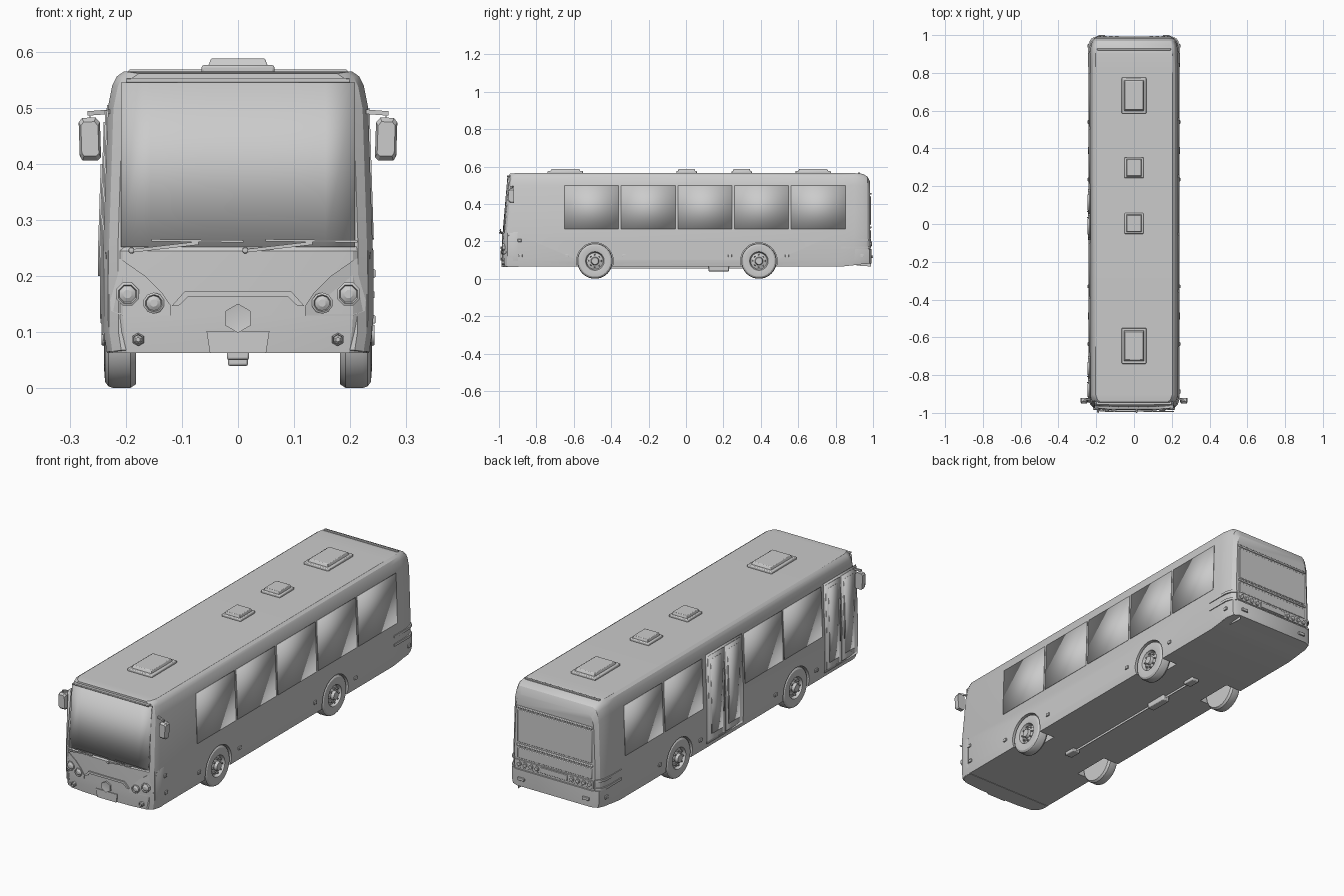
import bpy, bmesh
from math import cos, sin, pi

if "Cube" in bpy.data.objects:
    bpy.data.objects.remove(bpy.data.objects["Cube"])


def mesh(name, verts, faces, solid=0):
    bm = bmesh.new()
    vs = [bm.verts.new(v) for v in verts]
    for f in faces:
        bm.faces.new([vs[i] for i in f])
    bmesh.ops.remove_doubles(bm, verts=bm.verts, dist=1e-5)
    bmesh.ops.recalc_face_normals(bm, faces=bm.faces)
    me = bpy.data.meshes.new(name)
    bm.to_mesh(me)
    bm.free()
    ob = bpy.data.objects.new(name, me)
    bpy.context.collection.objects.link(ob)
    if solid:
        m = ob.modifiers.new("thickness", 'SOLIDIFY')
        m.thickness, m.offset = solid, 0
    return ob


def loft(name, rings):
    """Closed skin through equal-length rings, capped at both ends."""
    n = len(rings[0])
    faces = [(i * n + j, i * n + (j + 1) % n, (i + 1) * n + (j + 1) % n, (i + 1) * n + j)
             for i in range(len(rings) - 1) for j in range(n)]
    faces += [tuple(range(n)), tuple(range((len(rings) - 1) * n, len(rings) * n))]
    return mesh(name, [v for r in rings for v in r], faces)


def lathe(name, c, profile, n, axis='x', s=1):
    """Turned part; profile is (radius, position along axis)."""
    rings = []
    for r, a in profile:
        ring = []
        for i in range(n):
            t = 2 * pi * (i + .5) / n
            u, w = r * cos(t), r * sin(t)
            ring.append((c[0] + s * a, c[1] + u, c[2] + w) if axis == 'x'
                        else (c[0] + u, c[1] + s * a, c[2] + w))
        rings.append(ring)
    return loft(name, rings)


def box(name, c, d, bevel=0, taper=1):
    x, y, z = (v / 2 for v in d)
    rings = [[(c[0] + i * x * k, c[1] + j * y * k, c[2] + h)
              for i, j in ((-1, -1), (1, -1), (1, 1), (-1, 1))] for h, k in ((-z, 1), (z, taper))]
    ob = loft(name, rings)
    if bevel:
        m = ob.modifiers.new("bevel", 'BEVEL')
        m.width, m.segments = bevel, 2
    return ob


def lerp(t, table):
    for (a, p), (b, q) in zip(table, table[1:]):
        if t <= b:
            return p + (q - p) * max(0, t - a) / (b - a)
    return table[-1][1]


# Body: one half section lofted along the length
HALF = [(.234, .065), (.239, .10), (.240, .25), (.232, .50), (.224, .54), (.216, .556), (.203, .565)]
STATIONS = [(-.970, .026, .985, .068), (-.958, .010, .995, .066), (-.93, 0, 1, .065),
            (.83, 0, 1, .065), (.90, 0, 1, .073), (.945, .004, .985, .079),
            (.970, .012, .93, .082), (.985, .028, .82, .084)]
rings = []
for y, dx, k, zb in STATIONS:
    half = []
    for x, z in HALF:
        z = .3 + (z - .3) * k if z > .3 else max(z, zb)
        lean = max(0, z - .25) * .085 if y < -.9 else 0
        half.append((x - dx, y + lean, z))
    rings.append(half + [(-x, yy, z) for x, yy, z in reversed(half)])
body = loft("body", rings)

# Wheel wells and wheels
TYRE = [(0, .243), (.018, .243), (.022, .230), (.044, .222), (.050, .237), (.056, .239), (.084, .237),
        (.092, .231), (.095, .222), (.095, .192), (.088, .182), (0, .182)]
for s in (-1, 1):
    for y in (-.487, .39):
        c = (0, y, .095)
        cut = lathe("well_cutter", c, [(0, .15), (.098, .15), (.098, .3), (0, .3)], 32, s=s)
        cut.hide_render = True
        m = body.modifiers.new("well", 'BOOLEAN')
        m.object, m.operation, m.solver = cut, 'DIFFERENCE', 'EXACT'
        bpy.context.view_layer.objects.active = body
        bpy.ops.object.modifier_apply(modifier=m.name)
        bpy.data.objects.remove(cut)
        lathe("wheel", c, TYRE, 28, s=s)
        for i in range(8):
            t = i * pi / 4
            lathe("wheel_bolt", (0, y + .033 * cos(t), .095 + .033 * sin(t)),
                  [(0, .222), (.005, .222), (.004, .236), (0, .236)], 6, s=s)


# Side panels follow the slight lean of the wall
WALL = [(z, x) for x, z in HALF]


def side_panel(name, s, y0, y1, z0, z1, off=.001):
    zs = [z0] + [z for z in (.10, .25) if z0 < z < z1] + [z1]
    verts = [(s * (lerp(z, WALL) + off), y, z) for z in zs for y in (y0, y1)]
    return mesh(name, verts, [(2 * i, 2 * i + 1, 2 * i + 3, 2 * i + 2) for i in range(len(zs) - 1)], .003)


for i in range(5):
    y = -.65 + i * .303
    side_panel("right_window", 1, y, y + .29, .265, .50)
for y in (-.68, -.385, .215, .515):
    side_panel("left_window", -1, y, y + .285, .265, .50)

# Double doors on the left
for y0, y1 in ((-.945, -.70), (-.085, .185)):
    side_panel("door_frame", -1, y0, y1, .085, .505)
    mid = (y0 + y1) / 2
    for a, b in ((y0 + .012, mid - .004), (mid + .004, y1 - .012)):
        side_panel("door_leaf", -1, a, b, .095, .495, .003)
        side_panel("door_glass", -1, a + .018, b - .018, .125, .475, .005)
    for y in (mid - .016, mid + .016):
        side_panel("door_handle", -1, y - .003, y + .003, .20, .40, .008)

# Side marker lamps and rear corner trim strips
for s in (-1, 1):
    for y, z in ((-.885, .123), (-.89, .205), (-.635, .123), (-.33, .123), (.235, .123), (.54, .123), (.942, .123)):
        box("side_marker", (s * .240, y, z), (.010, .020, .015), .002)
    for z in (.167, .207):
        plan = [(.243, .83), (.243, .945), (.232, .975), (.213, .989), (.205, .98), (.225, .955), (.233, .83)]
        loft("corner_trim", [[(s * x, y, h) for x, y in plan] for h in (z - .006, z + .006)])

# Front lower mask
PLAN = [(0, -.985), (.12, -.983), (.205, -.974), (.232, -.955), (.2415, -.925)]
outline = PLAN + [(.2415, -.90)]
outline = outline + [(-x, y) for x, y in reversed(outline[1:])]
loft("front_mask", [[(x * k, y * (1 - e), z) for x, y in outline]
                    for z, k, e in ((.063, .965, .004), (.10, .99, .001), (.13, 1, 0), (.245, 1, 0), (.253, .99, .006))])


def front_plate(name, pts, off=.003):
    loft(name, [[(x, lerp(abs(x), PLAN) - o, z) for x, z in pts] for o in (-.006, off)])


# Headlights, fog lamps
LAMP = [(0, -.012), (1, -.012), (1, .007), (.80, .009), (.70, .004), (.35, .008), (0, .008)]
for s in (-1, 1):
    pod = [(.236, .243), (.205, .228), (.165, .200), (.135, .170), (.12, .148), (.119, .130), (.205, .130), (.226, .138)]
    front_plate("headlight_pod", [(s * x, z) for x, z in pod])
    for x, z, r, n in ((.197, .168, .022, 8), (.150, .152, .019, 10), (.178, .087, .012, 6)):
        lathe("front_lamp", (s * x, lerp(x, PLAN), z), [(r * k, a) for k, a in LAMP], n, 'y', -1)

# Grille brow, plain hexagonal cap, plate holder
front_plate("grille_brow", [(-.118, .147), (-.094, .174), (.094, .174), (.118, .147), (.106, .147),
                            (.088, .164), (-.088, .164), (-.106, .147)], .007)
lathe("hexagon_cap", (0, -.985, .125), [(.026 * k, a) for k, a in LAMP[:3]] + [(.02, .006), (0, .006)], 6, 'y', -1)
front_plate("plate_holder", [(-.056, .102), (.056, .102), (.050, .063), (-.050, .063)])


# Windscreen: gently curved glass inside a frame
def screen(name, w, z0, z1, off):
    xs = [w * i / 4 for i in range(-4, 5)]
    verts = [(x, -.971 + .085 * (z - .25) - off + .007 * (x / w) ** 4, z) for z in (z0, z1) for x in xs]
    mesh(name, verts, [(i, i + 1, i + 10, i + 9) for i in range(8)], .008)


screen("windscreen", .208, .252, .545, .005)
box("windscreen_header", (0, -.947, .549), (.40, .022, .008), .002)


# Wipers
def rod(name, a, b, r):
    loft(name, [[(p[0], p[1] + j * r, p[2] + k * r) for j, k in ((-1, -1), (1, -1), (1, 1), (-1, 1))] for p in (a, b)])


for x in (-.19, .013):
    rod("wiper_arm", (x, -.988, .245), (x + .12, -.993, .259), .003)
    rod("wiper_blade", (x + .036, -.992, .264), (x + .20, -.992, .262), .002)
    lathe("wiper_pivot", (x, -.98, .246), [(0, 0), (.006, 0), (.005, .018), (0, .02)], 8, 'y', -1)

# Mirrors
for s in (-1, 1):
    rod("mirror_arm", (s * .228, -.925, .493), (s * .268, -.935, .490), .004)
    rod("mirror_stem", (s * .262, -.936, .491), (s * .266, -.936, .475), .004)
    prof = [(.244, .412), (.250, .406), (.277, .406), (.282, .414), (.284, .474), (.278, .482), (.254, .483), (.246, .474)]
    loft("mirror", [[(s * (.264 + (x - .264) * k), y, .445 + (z - .445) * k) for x, z in prof]
                    for y, k in ((-.949, .8), (-.940, 1), (-.920, 1))])

# Roof hatches
for y, w, l in ((.68, .13, .19), (-.645, .13, .19), (.298, .10, .11), (.003, .10, .11)):
    box("hatch_base", (0, y, .569), (w, l, .014), .004)
    box("hatch_lid", (0, y, .581), (w * .82, l * .86, .014), .002, .9)

# Rear: top lip, window, engine covers
box("rear_top_lip", (0, .925, .564), (.39, .012, .008), .002)
for z in (.455, .275):
    box("rear_ledge", (0, .984, z), (.40, .014, .010), .003)
box("rear_window", (0, .984, .365), (.39, .008, .155), .003)
box("engine_cover", (0, .984, .237), (.39, .008, .050), .003)
box("rear_lamp_strip", (0, .985, .187), (.41, .008, .036), .002)
box("rear_plate", (0, .987, .187), (.14, .012, .026), .002)
for s in (-1, 1):
    for i in range(4):
        lathe("rear_lamp", (s * (.092 + i * .031), .985, .187),
              [(0, 0), (.012, 0), (.012, .008), (.008, .010), (0, .008)], 10, 'y')
    box("rear_reflector", (s * .17, .994, .118), (.035, .012, .014), .002)
rear = [(.239, .90), (.239, .945), (.228, .980), (.20, .993), (-.20, .993), (-.228, .980), (-.239, .945), (-.239, .90)]
loft("rear_bumper", [[(x * k, y, z + (.007 * (y - .9) / .09 if z < .1 else 0)) for x, y in rear]
                     for z, k in ((.075, .98), (.10, 1), (.160, 1))])

# Underside: drive shaft, gearbox, axle housings, exhaust
rod("drive_shaft", (0, -.45, .06), (0, .42, .06), .006)
box("gearbox", (0, .175, .054), (.036, .11, .028), .004)
for y in (-.44, .41):
    box("axle_housing", (0, y, .060), (.04, .06, .018), .004)
rod("exhaust_pipe", (.19, .92, .080), (.19, .98, .076), .009)

# Shade smooth with crisp edges
bpy.ops.object.select_all(action='SELECT')
bpy.context.view_layer.objects.active = body
bpy.ops.object.shade_smooth_by_angle(angle=.5)
